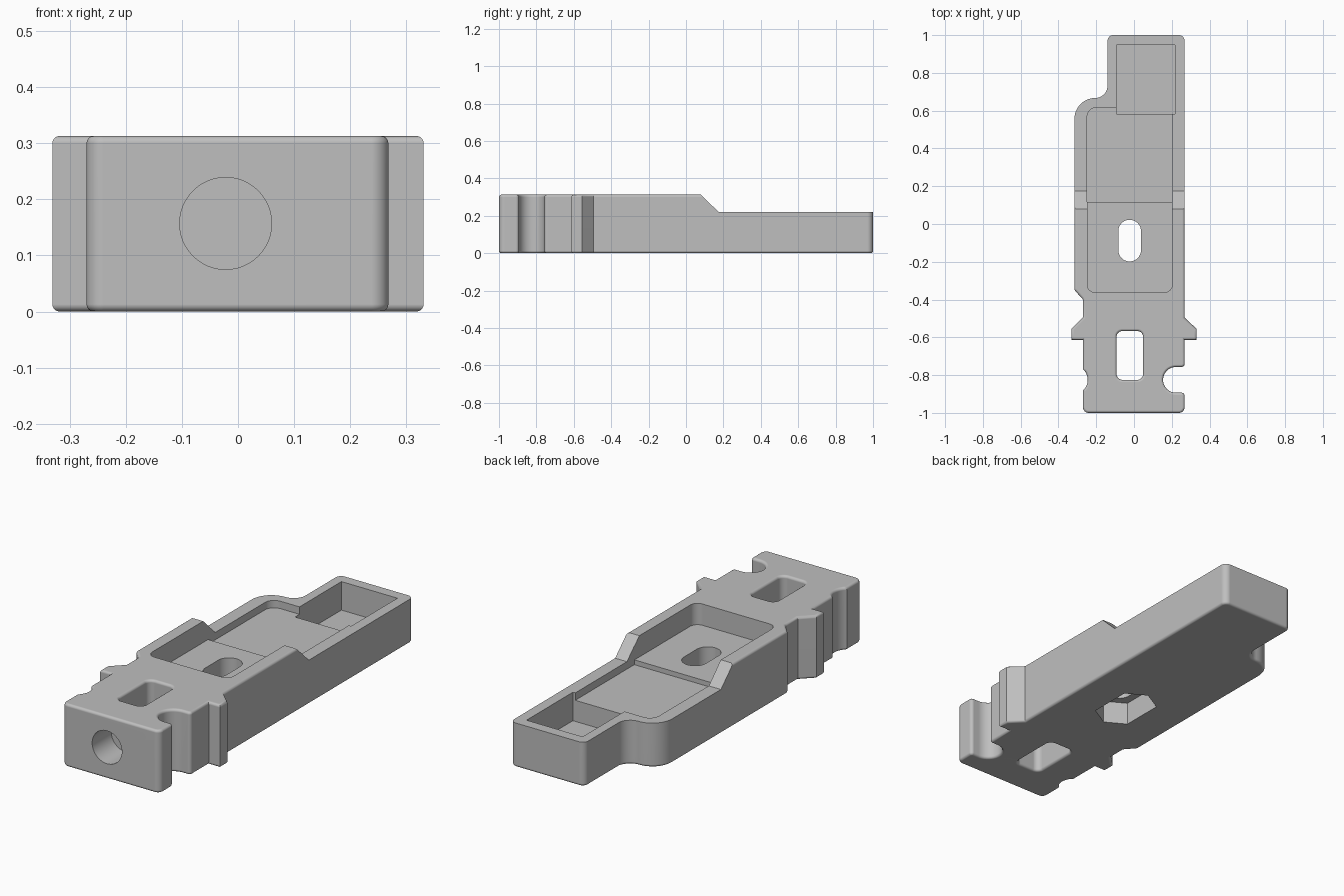
import bpy
import bmesh
from math import cos, sin, tan, radians, pi
from mathutils import Vector

cube = bpy.data.objects.get("Cube")
if cube:
    bpy.data.objects.remove(cube, do_unlink=True)

grey = bpy.data.materials.new("matte_grey")
grey.use_nodes = True
grey.diffuse_color = (0.52, 0.52, 0.52, 1)
grey.node_tree.nodes["Principled BSDF"].inputs["Base Color"].default_value = (0.52, 0.52, 0.52, 1)


def arc(cx, cy, r, start, end, steps):
    """Sharp outline points along a circular arc, angles in degrees."""
    angles = [radians(start + (end - start) * i / steps) for i in range(steps + 1)]
    return [(cx + r * cos(a), cy + r * sin(a), 0) for a in angles]


def rounded(corners, steps=8):
    """Turn (x, y, radius) corners into a filleted outline."""
    out = []
    for i, (x, y, r) in enumerate(corners):
        p = Vector((x, y))
        if r == 0:
            out.append(p)
            continue
        a = (Vector(corners[i - 1][:2]) - p).normalized()
        b = (Vector(corners[(i + 1) % len(corners)][:2]) - p).normalized()
        half = a.angle(b) / 2
        reach = r / tan(half)
        centre = p + (a + b).normalized() * (r / sin(half))
        u, v = p + a * reach - centre, p + b * reach - centre
        out += [centre + u.lerp(v, k / steps).normalized() * r for k in range(steps + 1)]
    return out


def box(x0, x1, y0, y1, r=0):
    return rounded([(x0, y0, r), (x1, y0, r), (x1, y1, r), (x0, y1, r)])


def inset(outline, d):
    """Move a counter-clockwise outline inward by d."""
    out = []
    for i, p in enumerate(outline):
        e = (p - outline[i - 1]).normalized()
        f = (outline[(i + 1) % len(outline)] - p).normalized()
        n, m = Vector((-e.y, e.x)), Vector((-f.y, f.x))
        out.append(p + (n + m) * (d / (1 + n.dot(m))))
    return out


def loft(name, outline, levels):
    """Stack the outline at (height, inset) levels and cap both ends."""
    bm = bmesh.new()
    rings = [[bm.verts.new((p.x, p.y, z)) for p in inset(outline, d)] for z, d in levels]
    n = len(outline)
    for low, high in zip(rings, rings[1:]):
        for i in range(n):
            j = (i + 1) % n
            bm.faces.new((low[i], low[j], high[j], high[i]))
    bm.faces.new(rings[0][::-1])
    bm.faces.new(rings[-1])
    mesh = bpy.data.meshes.new(name)
    bm.to_mesh(mesh)
    bm.free()
    mesh.materials.append(grey)
    obj = bpy.data.objects.new(name, mesh)
    bpy.context.collection.objects.link(obj)
    return obj


def cut(target, cutter):
    """Subtract a cutter and discard it."""
    cutter.hide_render = True
    mod = target.modifiers.new("cut", 'BOOLEAN')
    mod.operation, mod.solver, mod.object = 'DIFFERENCE', 'EXACT', cutter
    bpy.context.view_layer.objects.active = target
    bpy.ops.object.modifier_apply(modifier=mod.name)
    bpy.data.objects.remove(cutter, do_unlink=True)


TOP = 0.313
R = 0.013
quarter = [k * pi / 8 for k in range(5)]
bottom_round = [(R * (1 - cos(a)), R * (1 - sin(a))) for a in quarter]
edge_levels = bottom_round + [(TOP - z, d) for z, d in reversed(bottom_round)]

# Body: outline with side notches, ears and a stepped shoulder
outline = rounded(
    [(-0.27, -1, 0.03), (0.268, -1, 0.03), (0.268, -0.893, 0.016)]
    + arc(0.222, -0.825, 0.068, 270, 90, 20)
    + [(0.268, -0.757, 0.016), (0.268, -0.613, 0), (0.331, -0.613, 0), (0.331, -0.555, 0),
       (0.268, -0.495, 0), (0.268, 1, 0.03), (-0.14, 1, 0.03), (-0.14, 0.667, 0.065),
       (-0.315, 0.667, 0.108), (-0.315, -0.35, 0.02), (-0.27, -0.4, 0.02),
       (-0.27, -0.495, 0), (-0.331, -0.555, 0), (-0.331, -0.613, 0), (-0.27, -0.613, 0)]
    + arc(-0.32, -0.825, 0.075, 48, -48, 12))
body = loft("body", outline, edge_levels)

# Lowered rear rim with a sloped transition, its profile turned to run across x
slope = [Vector(p) for p in ((0.175, 0.22), (1.2, 0.22), (1.2, 0.5), (-0.115, 0.5))]
wedge = loft("rear_step_cutter", slope, [(-0.6, 0), (0.6, 0)])
for v in wedge.data.vertices:
    v.co = (v.co.z, v.co.x, v.co.y)
cut(body, wedge)

# Tray with a lower rear floor and a deep end pocket
cut(body, loft("tray_cutter", box(-0.247, 0.202, -0.362, 0.605, 0.04), [(0.207, 0), (0.5, 0)]))
rear_tray = rounded([(-0.248, 0.117, 0), (0.203, 0.117, 0), (0.203, 0.617, 0), (-0.248, 0.617, 0.05)])
cut(body, loft("rear_tray_cutter", rear_tray, [(0.183, 0), (0.5, 0)]))
cut(body, loft("end_pocket_cutter", box(-0.093, 0.216, 0.582, 0.947), [(0.078, 0), (0.5, 0)]))

# Bolt slot with an elongated hexagonal nut recess underneath
slot = box(-0.083, 0.037, -0.198, 0.022, 0.059)
cut(body, loft("bolt_slot_cutter", slot, [(-0.1, 0), (0.5, 0)]))
hexagon = [Vector((-0.023 + x, -0.088 + y)) for x, y in
           ((0, -0.165), (0.1, -0.108), (0.1, 0.108), (0, 0.165), (-0.1, 0.108), (-0.1, -0.108))]
cut(body, loft("nut_recess_cutter", hexagon, [(-0.1, 0), (0.115, 0)]))

# Front window with softened edges, and a blind round bore in the front face
window_levels = [(-0.1, -R)] + [(z, -d) for z, d in edge_levels] + [(0.5, -R)]
cut(body, loft("window_cutter", box(-0.092, 0.048, -0.825, -0.567, 0.03), window_levels))
bpy.ops.mesh.primitive_cylinder_add(vertices=48, radius=0.082, depth=0.3,
                                    location=(-0.022, -1, 0.157), rotation=(pi / 2, 0, 0))
bore = bpy.context.object
bore.data.materials.append(grey)
cut(body, bore)

# Smooth curved walls, crisp corners and flat-looking planes
bpy.ops.object.select_all(action='DESELECT')
body.select_set(True)
bpy.context.view_layer.objects.active = body
bpy.ops.object.shade_smooth_by_angle(angle=radians(30))
flatten = body.modifiers.new("flat_planes", 'WEIGHTED_NORMAL')
flatten.keep_sharp = True
